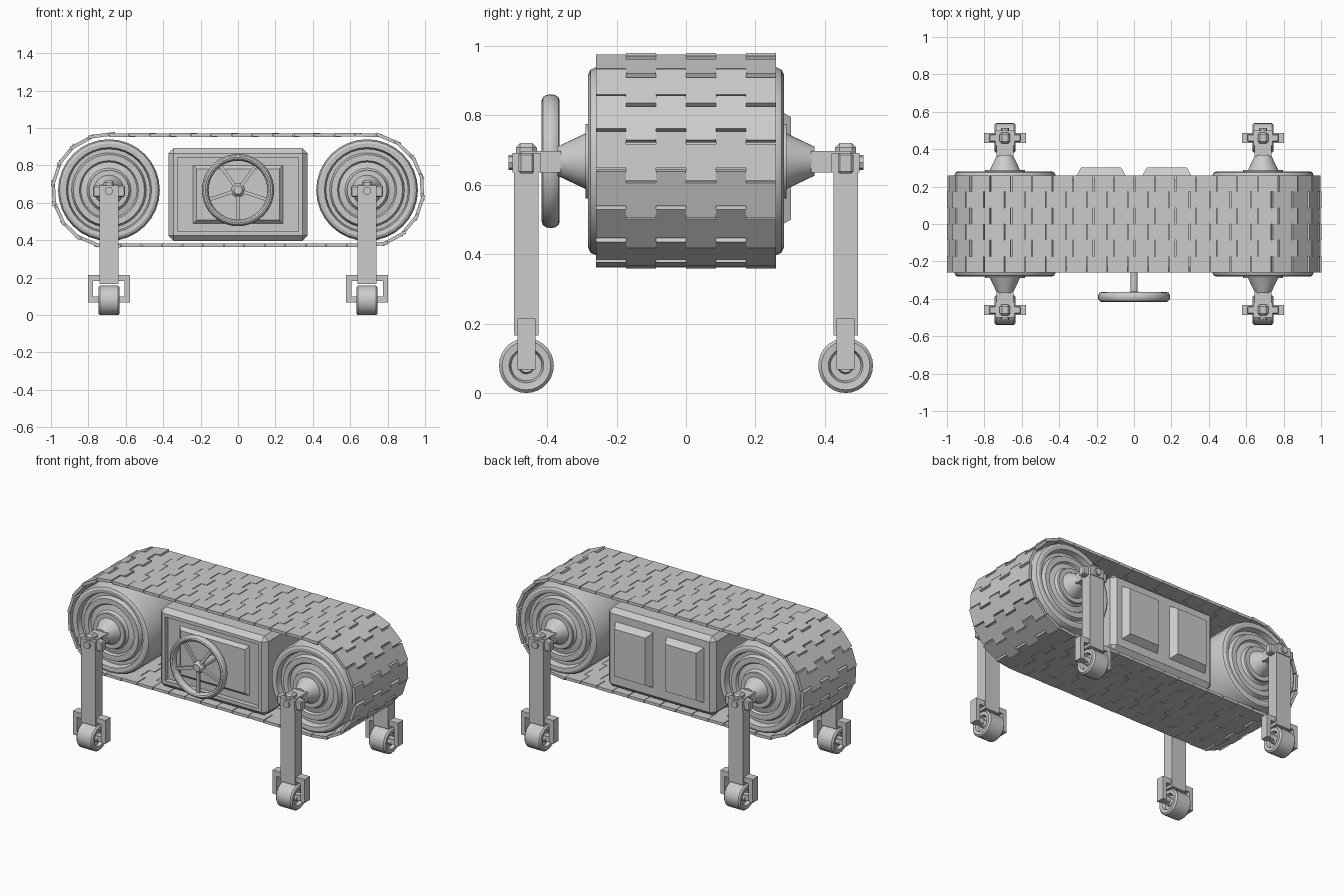
import bpy, bmesh
from math import pi, sin, cos, radians
from mathutils import Matrix, Vector

if "Cube" in bpy.data.objects:
    bpy.data.objects.remove(bpy.data.objects["Cube"])


def finish(name, bm, smooth=None):
    bmesh.ops.remove_doubles(bm, verts=bm.verts, dist=1e-5)
    bmesh.ops.recalc_face_normals(bm, faces=bm.faces)
    me = bpy.data.meshes.new(name)
    bm.to_mesh(me)
    bm.free()
    ob = bpy.data.objects.new(name, me)
    bpy.context.collection.objects.link(ob)
    if smooth:
        bpy.ops.object.select_all(action='DESELECT')
        bpy.context.view_layer.objects.active = ob
        ob.select_set(True)
        bpy.ops.object.shade_smooth_by_angle(angle=radians(smooth))
    return ob


def add_box(bm, lo, hi, bevel=0):
    lo, hi = Vector(lo), Vector(hi)
    m = Matrix.Translation((lo + hi) / 2) @ Matrix.Diagonal((*(hi - lo), 1))
    r = bmesh.ops.create_cube(bm, size=1, matrix=m)
    if bevel:
        edges = list({e for v in r['verts'] for e in v.link_edges})
        bmesh.ops.bevel(bm, geom=edges, offset=bevel, segments=1, affect='EDGES')


def add_panel(bm, x0, x1, z0, z1, y0, y1, taper):
    """Box standing out from y0 to y1 with a narrowed outer face."""
    r = bmesh.ops.create_cube(bm, size=1)
    for v in r['verts']:
        outer = v.co.y > 0
        t = taper if outer else 0
        v.co = (x1 - t if v.co.x > 0 else x0 + t, y1 if outer else y0,
                z1 - t if v.co.z > 0 else z0 + t)


def lathe(name, profile, centre, axis, n=32):
    """Revolve (radius, offset) points about the x or y axis."""
    bm = bmesh.new()
    rings = []
    for r, a in profile:
        ring = []
        for i in range(n):
            u, w = r * cos(2 * pi * i / n), r * sin(2 * pi * i / n)
            ring.append(bm.verts.new(Vector((u, a, w) if axis == 'y' else (a, u, w)) + Vector(centre)))
        rings.append(ring)
    for p, q in zip(rings, rings[1:]):
        for i in range(n):
            j = (i + 1) % n
            bm.faces.new((p[i], p[j], q[j], q[i]))
    return finish(name, bm, 30)


def mirrored(half):
    return half + [(r, -a) for r, a in reversed(half)]


CX, CZ = 0.69, 0.668      # drive wheel centres
R, PITCH_N = 0.294, 42    # belt path radius and link count

# Belt of interlocking plates around the two wheels
length = 4 * CX + 2 * pi * R
pitch = length / PITCH_N


def path(s):
    """Point and angle of the outward normal on the belt path."""
    s %= length
    q = pi * R / 2
    for span, kind in ((q, 0), (2 * CX, 1), (2 * q, 2), (2 * CX, 3), (q, 4)):
        if s <= span:
            break
        s -= span
    if kind == 1:
        return CX - s, CZ + R, pi / 2
    if kind == 3:
        return -CX + s, CZ - R, 3 * pi / 2
    a = s / R + (0, 0, pi / 2, 0, 3 * pi / 2)[kind]
    c = -CX if kind == 2 else CX
    return c + R * cos(a), CZ + R * sin(a), a


bm = bmesh.new()
teeth, half_w, step = 6, 0.26, 0.018
for i in range(PITCH_N):
    x, z, a = path(0.015 + i * pitch)
    edge = []
    for k in range(teeth):
        d = step if k % 2 == 0 else -step
        for m in (k, k + 1):
            edge.append((d, -half_w + 2 * half_w * m / teeth))
    h = pitch / 2 - 0.002
    outline = [(h + d, y) for d, y in edge] + [(-h + d, y) for d, y in reversed(edge)]
    lift = 0.0015 * (i % 2)
    rows = []
    for r in (-0.009 + lift, 0.009 + lift):
        rows.append([bm.verts.new((x + r * cos(a) - t * sin(a), y, z + r * sin(a) + t * cos(a)))
                     for t, y in outline])
    bm.faces.new(rows[0])
    bm.faces.new(rows[1])
    for k in range(len(outline)):
        j = (k + 1) % len(outline)
        bm.faces.new((rows[0][k], rows[0][j], rows[1][j], rows[1][k]))
finish("track_belt", bm)

# Drive wheels with stepped faces and conical hubs
wheel = mirrored([(0, 0.37), (0.042, 0.37), (0.08, 0.29), (0.107, 0.29), (0.107, 0.276),
                  (0.118, 0.262), (0.15, 0.255), (0.158, 0.268), (0.19, 0.268), (0.2, 0.245),
                  (0.22, 0.245), (0.228, 0.28), (0.25, 0.282), (0.264, 0.275), (0.272, 0.258)])
for s, side in ((-1, "left"), (1, "right")):
    lathe(side + "_drive_wheel", wheel, (s * CX, 0, CZ), 'y')

# Central body with a recessed front
bm = bmesh.new()
add_box(bm, (-0.372, -0.26, 0.397), (0.372, 0.26, 0.893), 0.028)
bm.normal_update()
front = min(bm.faces, key=lambda f: f.calc_center_median().y)
bmesh.ops.inset_region(bm, faces=[front], thickness=0.03)
r = bmesh.ops.extrude_discrete_faces(bm, faces=[front])
for v in r['faces'][0].verts:
    v.co.y += 0.03
finish("body", bm)

# Raised front panel and two back panels
bm = bmesh.new()
add_panel(bm, -0.25, 0.25, 0.48, 0.81, -0.22, -0.25, 0.028)
finish("front_panel", bm)
bm = bmesh.new()
for x0, x1 in ((-0.312, -0.04), (0.04, 0.312)):
    add_panel(bm, x0, x1, 0.47, 0.825, 0.25, 0.303, 0.03)
finish("back_panels", bm)

# Hand wheel: flattened rim, five spokes, hub and column
HY = -0.39
rim = [(0.175 + 0.018 * cos(2 * pi * k / 12), 0.026 * sin(2 * pi * k / 12)) for k in range(13)]
lathe("hand_wheel_rim", rim, (0, HY, CZ), 'y', 40)
lathe("hand_wheel_column", [(0, -0.02), (0.022, -0.02), (0.038, 0), (0.036, 0.018),
                            (0.02, 0.03), (0.02, 0.16), (0, 0.16)], (0, HY, CZ), 'y', 20)
bm = bmesh.new()
for k in range(5):
    part = bmesh.new()
    add_box(part, (0.02, -0.008, -0.009), (0.17, 0.008, 0.009))
    part.transform(Matrix.Translation((0, HY, CZ)) @ Matrix.Rotation(pi / 2 + k * 2 * pi / 5, 4, 'Y'))
    me = bpy.data.meshes.new("spoke")
    part.to_mesh(me)
    part.free()
    bm.from_mesh(me)
    bpy.data.meshes.remove(me)
finish("hand_wheel_spokes", bm)

# Four legs with axle blocks, caps, forks and castors
castor = mirrored([(0, 0.052), (0.02, 0.052), (0.024, 0.035), (0.044, 0.035), (0.05, 0.055),
                   (0.07, 0.057), (0.079, 0.048)])
for sx, a in ((-1, "left"), (1, "right")):
    for sy, b in ((-1, "front"), (1, "back")):
        name, x, y = f"{b}_{a}_", sx * CX, sy * 0.46
        bm = bmesh.new()
        add_box(bm, (x - 0.051, y - 0.035, 0.165), (x + 0.051, y + 0.035, 0.66))
        finish(name + "leg", bm)

        bm = bmesh.new()
        ya, yb = sorted((sy * 0.36, sy * 0.475))
        add_box(bm, (x - 0.045, ya, 0.635), (x + 0.045, yb, 0.697))
        finish(name + "axle_block", bm)

        bm = bmesh.new()
        add_box(bm, (x - 0.086, y - 0.022, 0.632), (x + 0.086, y + 0.022, 0.692), 0.006)
        add_box(bm, (x - 0.05, y - 0.04, 0.635), (x + 0.05, y + 0.04, 0.692))
        add_box(bm, (x - 0.028, y - 0.03, 0.66), (x + 0.028, y + 0.03, 0.72), 0.012)
        finish(name + "leg_cap", bm)
        lathe(name + "bolt", [(0, 0), (0.022, 0), (0.022, sy * 0.012), (0, sy * 0.012)],
              (x, sy * 0.5, 0.664), 'y', 8)

        bm = bmesh.new()
        add_box(bm, (x - 0.112, y - 0.026, 0.182), (x + 0.112, y + 0.026, 0.215))
        for s in (-1, 1):
            xa, xb = sorted((x + s * 0.084, x + s * 0.112))
            add_box(bm, (xa, y - 0.026, 0.068), (xb, y + 0.026, 0.19))
        add_box(bm, (x - 0.1, y - 0.018, 0.068), (x + 0.1, y + 0.018, 0.1))
        finish(name + "fork", bm)
        lathe(name + "castor", castor, (x, y, 0.079), 'x', 28)
